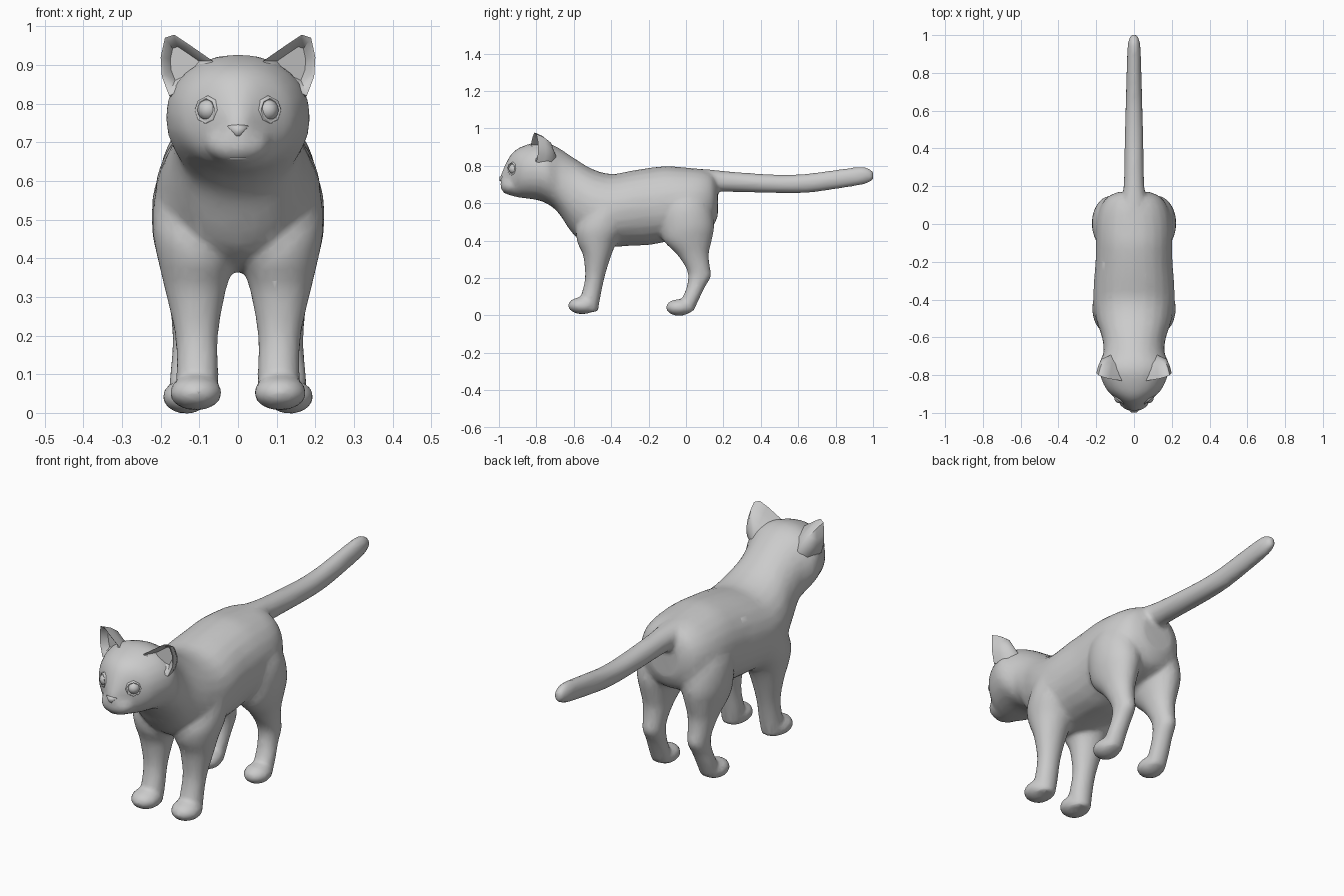
import bpy, bmesh
from math import cos, sin, pi, radians
from mathutils import Vector, Matrix

if "Cube" in bpy.data.objects:
    bpy.data.objects.remove(bpy.data.objects["Cube"])


def add_object(name, bm, smooth=True):
    bmesh.ops.recalc_face_normals(bm, faces=bm.faces)
    me = bpy.data.meshes.new(name)
    bm.to_mesh(me)
    bm.free()
    for p in me.polygons:
        p.use_smooth = smooth
    ob = bpy.data.objects.new(name, me)
    bpy.context.collection.objects.link(ob)
    return ob


def power(v, n):
    return (1 if v >= 0 else -1) * abs(v) ** (2 / n)


def bridge(bm, p, q):
    for i in range(len(p)):
        j = (i + 1) % len(p)
        bm.faces.new((p[i], p[j], q[j], q[i]))


def refine(rings, steps=3):
    """Smooth spline through the rings."""
    pts = [Vector((*c, a, b)) for c, a, b in rings]
    out = []
    for i in range(len(pts) - 1):
        p0, p1, p2, p3 = pts[max(i - 1, 0)], pts[i], pts[i + 1], pts[min(i + 2, len(pts) - 1)]
        for k in range(steps):
            t = k / steps
            out.append(p1 + (p2 - p0) * (.5 * t) + (p0 * 2 - p1 * 5 + p2 * 4 - p3) * (.5 * t * t)
                       + (p1 * 3 - p0 - p2 * 3 + p3) * (.5 * t ** 3))
    return out + [pts[-1]]


def loft(bm, rings, axis, n=2.0, seg=24):
    """Rings are (centre, radius a, radius b), lying across the axis."""
    loops = []
    for x, y, z, a, b in refine(rings):
        loop = []
        for i in range(seg):
            t = 2 * pi * i / seg
            u, v = a * power(cos(t), n), b * power(sin(t), n)
            d = Vector((u, 0, v)) if axis == 'y' else Vector((u, v, 0))
            loop.append(bm.verts.new(Vector((x, y, z)) + d))
        loops.append(loop)
    for p, q in zip(loops, loops[1:]):
        bridge(bm, p, q)
    bm.faces.new(loops[0])
    bm.faces.new(loops[-1])


def side_profile(rows):
    # y, bottom z, top z, half width
    return [((0, y, (lo + hi) / 2), w, (hi - lo) / 2) for y, lo, hi, w in rows]


def ellipsoid(bm, c, r, seg=16):
    m = Matrix.Translation(c) @ Matrix.Diagonal((*r, 1))
    bmesh.ops.create_uvsphere(bm, u_segments=seg, v_segments=seg // 2 + 2, radius=1, matrix=m)


def mirror(ob):
    ob.modifiers.new("mirror", 'MIRROR')


# body: head, neck and torso
bm = bmesh.new()
loft(bm, side_profile([
    (-.99, .69, .75, .022), (-.965, .66, .81, .045), (-.93, .638, .868, .088),
    (-.88, .628, .902, .144), (-.80, .617, .926, .18), (-.74, .595, .922, .186),
    (-.68, .545, .895, .162), (-.60, .43, .842, .17), (-.50, .37, .782, .202),
    (-.40, .365, .756, .215), (-.30, .372, .772, .212), (-.20, .376, .788, .204),
    (-.10, .395, .798, .203), (0, .42, .79, .20), (.08, .44, .782, .182),
    (.14, .47, .76, .145), (.17, .53, .71, .085)]), 'y', 2.1)
# muzzle
ellipsoid(bm, (0, -.93, .695), (.085, .064, .054))
# tail
loft(bm, side_profile([
    (0, .66, .785, .12), (.08, .65, .783, .085), (.15, .66, .778, .062), (.25, .66, .768, .053),
    (.5, .653, .752, .049), (.65, .655, .758, .044), (.8, .675, .778, .040),
    (.95, .70, .795, .034), (1.003, .725, .768, .017)]), 'y')
# legs and paws: z, x, y, x radius, y radius
front = [(.68, .10, -.41, .06, .07), (.58, .115, -.42, .097, .11), (.47, .118, -.455, .103, .13),
         (.39, .107, -.475, .099, .106), (.32, .110, -.475, .080, .075), (.20, .107, -.488, .056, .052),
         (.10, .105, -.51, .055, .053), (.02, .108, -.525, .052, .055)]
hind = [(.70, .09, .0, .07, .08), (.59, .115, -.005, .10, .135), (.48, .120, .006, .103, .145),
        (.40, .122, .008, .086, .13), (.33, .122, .035, .066, .087), (.26, .122, .062, .053, .066),
        (.21, .122, .073, .048, .062), (.15, .125, .052, .046, .049), (.09, .13, .025, .048, .047),
        (.02, .132, -.005, .048, .045)]
for s in (-1, 1):
    for rows in (front, hind):
        loft(bm, [((s * x, y, z), a, b) for z, x, y, a, b in rows], 'z')
    ellipsoid(bm, (s * .109, -.555, .052), (.070, .078, .046))
    ellipsoid(bm, (s * .134, -.037, .042), (.063, .073, .045))
body = add_object("cat_body", bm)
# blend all limbs into one skin
m = body.modifiers.new("blend", 'REMESH')
m.mode, m.voxel_size, m.use_smooth_shade = 'VOXEL', .01, True
m = body.modifiers.new("soften", 'SMOOTH')
m.factor, m.iterations = .5, 12
m = body.modifiers.new("simplify", 'DECIMATE')
m.ratio = .2

# ears: rim, hollow front, broad rounded back
bm = bmesh.new()
rim = [Vector(p) for p in ((.178, -.80, .82), (.197, -.79, .87), (.20, -.79, .92), (.189, -.80, .970),
                           (.165, -.81, .978), (.13, -.82, .955), (.065, -.83, .910),
                           (.11, -.83, .85))]
mid = sum(rim, Vector()) / len(rim)
back = Vector((.115, -.69, .84))
pit = mid + Vector((-.01, .05, 0))
loops = [[p.lerp(pit, .45) + Vector((0, .015, 0)) for p in rim],
         [p.lerp(mid, .16) + Vector((0, .006, 0)) for p in rim],
         rim,
         [p.lerp(back, .22) + (p - mid) * .17 + Vector((0, .015, 0)) for p in rim],
         [p.lerp(back, .5) + (p - mid) * .3 + Vector((0, .02, 0)) for p in rim]]
loops = [[bm.verts.new(p) for p in l] for l in loops]
for a, b in zip(loops, loops[1:]):
    bridge(bm, a, b)
bm.faces.new(loops[0])
tip = bm.verts.new(back)
for i in range(len(rim)):
    bm.faces.new((loops[-1][i], loops[-1][(i + 1) % len(rim)], tip))
ears = add_object("ears", bm)
ears.data.set_sharp_from_angle(angle=radians(50))
mirror(ears)

# eyes
bm = bmesh.new()
ellipsoid(bm, (.077, -.919, .783), (.028, .030, .028), 12)
mirror(add_object("eyes", bm))

# eyelids: eight-sided rims turned outwards
bm = bmesh.new()
turn = Matrix.Translation((.078, -.926, .783)) @ Matrix.Rotation(radians(38), 4, 'Z')
loops = []
for r, y in ((.027, .012), (.030, -.010), (.035, -.010), (.042, .018)):
    loops.append([bm.verts.new(turn @ Vector((r * cos(k * pi / 4), y, r * sin(k * pi / 4))))
                  for k in range(8)])
for a, b in zip(loops, loops[1:] + loops[:1]):
    bridge(bm, a, b)
mirror(add_object("eyelids", bm))

# nose: small downward triangle
bm = bmesh.new()
outline = [(-.027, .742), (0, .748), (.027, .742), (.006, .713), (-.006, .713)]
rows = [[bm.verts.new((x * k, y, .73 + (z - .73) * k)) for x, z in outline]
        for y, k in ((-.955, 1.1), (-.985, 1), (-.997, .6))]
for a, b in zip(rows, rows[1:]):
    bridge(bm, a, b)
bm.faces.new(rows[0])
bm.faces.new(rows[-1])
add_object("nose", bm)

# mouth
bm = bmesh.new()
ellipsoid(bm, (0, -.95, .659), (.038, .025, .009), 12)
add_object("mouth", bm)
